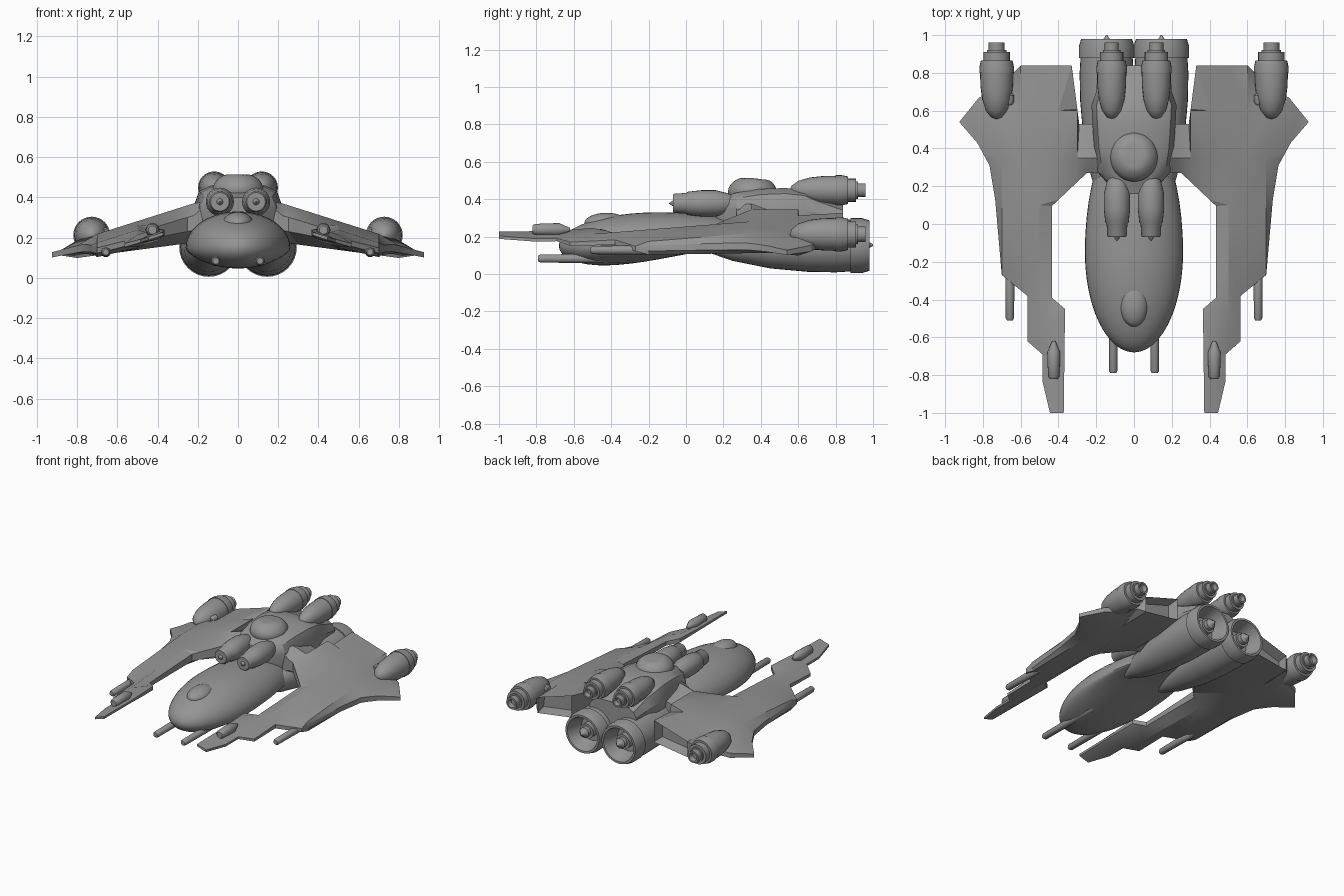
import bpy, bmesh, math
from mathutils import Vector, Matrix

if "Cube" in bpy.data.objects:
    bpy.data.objects.remove(bpy.data.objects["Cube"], do_unlink=True)

grey = bpy.data.materials.new("hull grey")
grey.use_nodes = True
GREY = (0.3, 0.3, 0.3, 1)
grey.diffuse_color = GREY
grey.node_tree.nodes["Principled BSDF"].inputs["Base Color"].default_value = GREY


def finish(name, bm, angle=35):
    bmesh.ops.recalc_face_normals(bm, faces=bm.faces[:])
    me = bpy.data.meshes.new(name)
    bm.to_mesh(me)
    bm.free()
    me.materials.append(grey)
    me.shade_smooth()
    me.set_sharp_from_angle(angle=math.radians(angle))
    ob = bpy.data.objects.new(name, me)
    bpy.context.scene.collection.objects.link(ob)
    return ob


def loft(name, rings, angle=35):
    """Skin a list of closed rings of points and cap both ends."""
    bm = bmesh.new()
    loops = [[bm.verts.new(p) for p in ring] for ring in rings]
    n = len(loops[0])
    for a, b in zip(loops, loops[1:]):
        for i in range(n):
            j = (i + 1) % n
            bm.faces.new((a[i], a[j], b[j], b[i]))
    bm.faces.new(loops[0])
    bm.faces.new(loops[-1])
    return finish(name, bm, angle)


def lathe(name, profile, x, z, scale=1.0, seg=24):
    """Turn (y, radius) points around a fore-and-aft axis."""
    turn = [2 * math.pi * i / seg for i in range(seg)]
    return loft(name, [[(x + max(r, .002) * scale * math.cos(t), y,
                         z + max(r, .002) * scale * math.sin(t)) for t in turn]
                       for y, r in profile])


def ellipsoid(name, shape):
    bm = bmesh.new()
    bmesh.ops.create_uvsphere(bm, u_segments=40, v_segments=24, radius=1,
                              matrix=Matrix.Rotation(math.pi / 2, 4, 'X'))
    for v in bm.verts:
        v.co = shape(v.co)
    return finish(name, bm)


# Main hull: rounded above, keel deeper at the nose
def hull_shape(c):
    y = -.15 + c.y * (.53 if c.y < 0 else .7)
    depth = max(.02, .07 - .18 * (y + .14))
    return Vector((c.x * .26, y, .15 + c.z * (.18 if c.z > 0 else depth)))


ellipsoid("hull", hull_shape)
ellipsoid("canopy", lambda c: Vector((c.x * .075, -.425 + c.y * .118, .272 + c.z * .055)))

# Dorsal body: chamfered sections (y, half width, bottom, top)
body = [(.16, .09, .29, .40), (.27, .19, .22, .435), (.40, .21, .20, .455),
        (.53, .22, .18, .46), (.63, .225, .18, .45), (.70, .20, .18, .42),
        (.84, .19, .20, .37)]
rings = []
for y, w, lo, hi in body:
    mid = lo + (hi - lo) * .6
    half = [(w * .6, hi), (w * .88, hi - .03), (w, mid), (w * .85, lo)]
    rings.append([(x, y, z) for x, z in half] + [(-x, y, z) for x, z in reversed(half)])
loft("dorsal_body", rings, 30)

# Turret: flattened dome sloping down to the rear
ellipsoid("turret", lambda c: Vector((c.x * .125, .355 + c.y * .13,
          min(.44 + c.z * .085, .513 - .12 * max(0, c.y * .13)))))

# Wing: outline, rim inset, then shaped by height rules
OUTLINE = [(.33, .84), (.60, .84), (.64, .80), (.69, .72), (.82, .67), (.925, .54),
           (.83, .43), (.765, .31), (.735, .13), (.70, -.27), (.565, -.38), (.565, -.62),
           (.485, -.69), (.485, -.83), (.445, -1), (.372, -1), (.365, -.45),
           (.435, -.39), (.435, .095), (.25, .27), (.14, .27), (.14, .53), (.29, .53)]


def wing_heights(x, y):
    k = min(1, max(0, (y + .7) / 1.05))
    top = .357 + .083 * k - .317 * x
    thick = .04 * (1 - k) + (.235 - .184 * x) * k
    return top, top - thick


bm = bmesh.new()
face = bm.faces.new([bm.verts.new((x, y, 0)) for x, y in OUTLINE])
if face.normal.z <= 0:
    face.normal_update()
bmesh.ops.inset_region(bm, faces=[face], thickness=.02, use_even_offset=True)
for axis, cuts in ((0, (.22, .3, .4, .5, .6, .7, .8)), (1, (-.7, -.5, -.2, .1, .35, .6))):
    for c in cuts:
        point, normal = [0, 0, 0], [0, 0, 0]
        point[axis], normal[axis] = c, 1
        bmesh.ops.bisect_plane(bm, geom=bm.verts[:] + bm.edges[:] + bm.faces[:],
                               plane_co=point, plane_no=normal)
rim = {(round(v.co.x, 4), round(v.co.y, 4)) for v in bm.verts if v.is_boundary}
lower = bm.verts[:]
new = bmesh.ops.extrude_face_region(bm, geom=bm.faces[:], use_keep_orig=True)["geom"]
upper = [g for g in new if isinstance(g, bmesh.types.BMVert)]
for verts, sign in ((lower, -1), (upper, 1)):
    for v in verts:
        top, bottom = wing_heights(v.co.x, v.co.y)
        share = 1
        if (round(v.co.x, 4), round(v.co.y, 4)) in rim:
            share = .9 if v.co.y > .83 or v.co.x < .2 else .4
        v.co.z = (top + bottom) / 2 + sign * share * (top - bottom) / 2
bmesh.ops.recalc_face_normals(bm, faces=bm.faces[:])
# Hollow at the wing's trailing edge
rear = [f for f in bm.faces if all(v.co.y > .835 for v in f.verts)]
if rear:
    bmesh.ops.inset_region(bm, faces=rear, thickness=.02, depth=-.07, use_even_offset=True)
bmesh.ops.triangulate(bm, faces=[f for f in bm.faces if len(f.verts) > 4])
wings = finish("wings", bm, 25)
wings.modifiers.new("both sides", 'MIRROR')

# Turned profiles (y, radius)
THRUSTER = [(.555, 0), (.565, .028), (.60, .057), (.66, .077), (.73, .086), (.80, .088),
            (.80, .092), (.83, .092), (.865, .084), (.865, .07), (.91, .07), (.91, .052),
            (.92, .052), (.92, .042), (.96, .042), (.96, .03), (.93, .022), (.93, 0)]
MAIN = [(.05, 0), (.10, .03), (.25, .082), (.45, .122), (.65, .14), (.80, .143),
        (.88, .138), (.88, .147), (.94, .147), (.98, .135), (.98, .12), (.87, .085), (.87, 0)]
HUB = [(.86, .052), (.93, .052), (.93, .036), (.96, .036), (.97, .022), (1, .004)]
CANNON = [(-.09, 0), (-.07, .016), (-.07, .046), (-.06, .052), (.0, .055), (.01, .062),
          (.08, .07), (.16, .07), (.22, .055), (.28, .03)]


def barrel(front, back, r):
    return [(front, r * .7), (front + .012, r), (back - .06, r * 1.15), (back, r * .3)]


for side, s in (("left", 1), ("right", -1)):
    lathe(side + "_main_engine", MAIN, s * .145, .152, seg=32)
    lathe(side + "_main_engine_hub", HUB, s * .145, .155)
    lathe(side + "_upper_thruster", THRUSTER, s * .118, .448, .88)
    lathe(side + "_wing_thruster", THRUSTER, s * .727, .212)
    lathe(side + "_turret_cannon", CANNON, s * .09, .378)
    lathe(side + "_nose_gun", barrel(-.79, -.25, .022), s * .11, .083, seg=16)
    lathe(side + "_wing_gun", barrel(-.51, -.15, .022), s * .657, .128, seg=16)
    lathe(side + "_prong_sensor", barrel(-.82, -.62, .03), s * .425, .238, seg=16)
    # Small pod on the inner flank of the wing thruster
    lathe(side + "_thruster_pod", [(.63, .015), (.645, .025), (.68, .025), (.69, .015)],
          s * .66, .225, seg=12)
